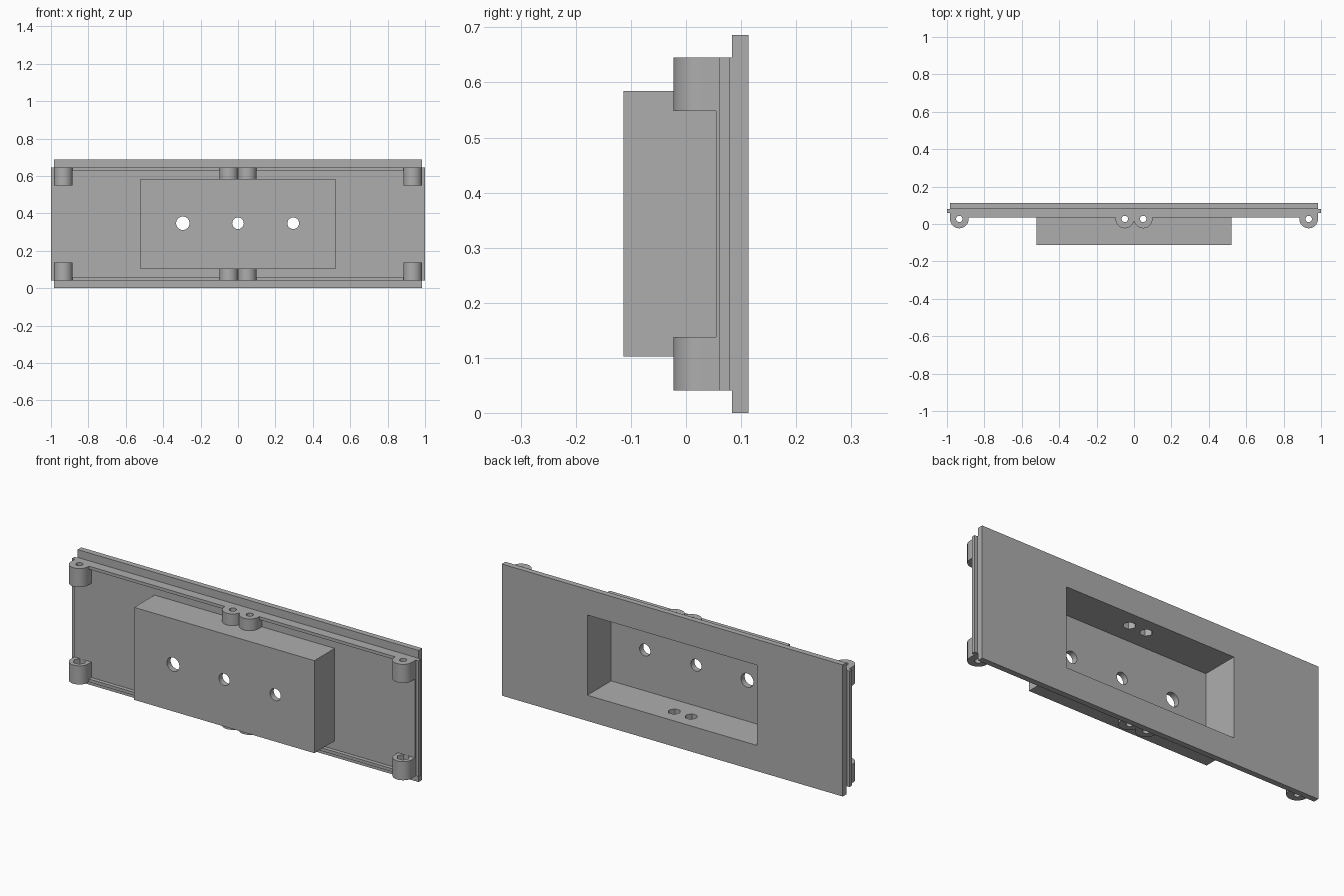
import bpy, bmesh, math
from mathutils import Matrix

if "Cube" in bpy.data.objects:
    bpy.data.objects.remove(bpy.data.objects["Cube"])

grey = bpy.data.materials.new("plain grey")
grey.diffuse_color = (0.42, 0.42, 0.42, 1)
grey.use_nodes = True
grey.node_tree.nodes["Principled BSDF"].inputs["Base Color"].default_value = grey.diffuse_color
MID = 0.3433                      # mirror height of the panel


def add(name, bm):
    bmesh.ops.recalc_face_normals(bm, faces=bm.faces)
    me = bpy.data.meshes.new(name)
    bm.to_mesh(me)
    bm.free()
    me.materials.append(grey)
    ob = bpy.data.objects.new(name, me)
    bpy.context.collection.objects.link(ob)
    return ob


def box(name, x0, x1, y0, y1, z0, z1):
    bm = bmesh.new()
    bmesh.ops.create_cube(bm, size=1)
    for v in bm.verts:
        v.co = ((x0, x1)[v.co.x > 0], (y0, y1)[v.co.y > 0], (z0, z1)[v.co.z > 0])
    return add(name, bm)


def prism(name, pts, z0, z1):
    """Extrude an x/y outline between two heights."""
    bm = bmesh.new()
    face = bm.faces.new([bm.verts.new((x, y, z0)) for x, y in pts])
    ext = bmesh.ops.extrude_face_region(bm, geom=[face])
    for v in ext["geom"]:
        if isinstance(v, bmesh.types.BMVert):
            v.co.z = z1
    return add(name, bm)


def circle(x, y, r, n):
    return [(x + r * math.cos(2 * math.pi * i / n), y + r * math.sin(2 * math.pi * i / n))
            for i in range(n)]


def u_shape(x, y, r, back, n=24):
    arc = [(x + r * math.cos(math.pi + math.pi * i / n), y + r * math.sin(math.pi + math.pi * i / n))
           for i in range(n + 1)]
    return arc + [(x + r, back), (x - r, back)]


def span(a, b, top):
    """Height range in the lower half, or its mirror in the upper half."""
    return (2 * MID - b, 2 * MID - a) if top else (a, b)


def combine(base, other, op):
    mod = base.modifiers.new(op, 'BOOLEAN')
    mod.operation, mod.solver, mod.object = op, 'EXACT', other
    bpy.context.view_layer.objects.active = base
    bpy.ops.object.modifier_apply(modifier=mod.name)
    bpy.data.objects.remove(other, do_unlink=True)


# outer panel, stepped layer, side tongues and front block
panel = box("panel", -0.984, 0.984, 0.0836, 0.1133, 0, 2 * MID)
solids = [
    box("layer", -0.984, 0.984, 0.0545, 0.09, 0.041, 0.6456),
    box("tongue", -1, 1, 0.06, 0.08, 0.041, 0.6456),
    box("block", -0.52, 0.52, -0.1133, 0.1, 0.102, 0.5846),
]
cuts = [box("pocket", -0.49, 0.49, -0.083, 0.2, 0.134, 0.5526)]

# ribs, screw bosses, screw holes and hexagonal nut traps, top and bottom
for top in (False, True):
    solids.append(box("rib", -0.984, 0.984, 0.034, 0.07, *span(0.041, 0.057, top)))
    for x in (-0.934, -0.049, 0.049, 0.934):
        corner = abs(x) > 0.5
        end = 0.138 if corner else 0.12
        inner = 0.138 if corner else 0.134
        solids.append(prism("boss", u_shape(x, 0.027, 0.05, 0.07), *span(0.041, end, top)))
        cuts.append(prism("screw_hole", circle(x, 0.027, 0.017, 24), *span(0.0, inner + 0.02, top)))
        cuts.append(prism("nut_trap", circle(x, 0.027, 0.031, 6), *span(inner - 0.04, inner + 0.02, top)))

# three holes through the front wall
for x, r in ((-0.295, 0.036), (0, 0.031), (0.295, 0.031)):
    hole = prism("front_hole", circle(0, 0, r, 32), -0.06, 0.06)
    hole.data.transform(Matrix.Translation((x, -0.1, 0.347)) @ Matrix.Rotation(math.pi / 2, 4, 'X'))
    cuts.append(hole)

for ob in solids:
    combine(panel, ob, 'UNION')
for ob in cuts:
    combine(panel, ob, 'DIFFERENCE')

panel.name = "mounting_panel"
panel.select_set(True)
bpy.context.view_layer.objects.active = panel
bpy.ops.object.shade_smooth_by_angle(angle=math.radians(30))
